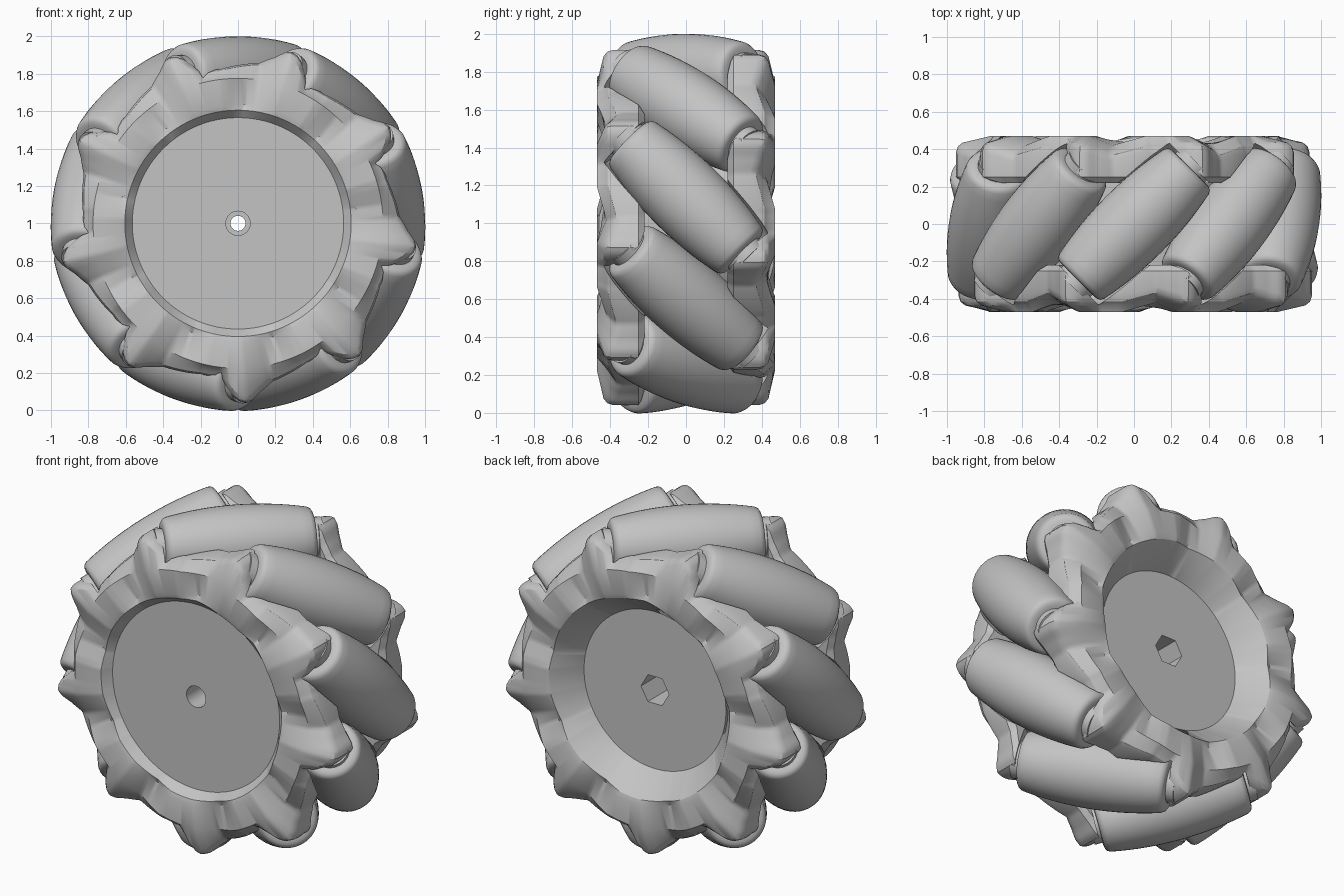
import bpy, bmesh, math
from mathutils import Matrix, Vector

if "Cube" in bpy.data.objects:
    bpy.data.objects.remove(bpy.data.objects["Cube"], do_unlink=True)

COUNT = 9                  # rollers around the wheel
PITCH = 360 / COUNT
AXLE_R = 0.79              # distance of roller axles from the wheel axis
HALF = 0.425               # half length of a roller

grey = bpy.data.materials.new("plain grey")
grey.use_nodes = True
grey.diffuse_color = (0.55, 0.55, 0.55, 1)
grey.node_tree.nodes["Principled BSDF"].inputs["Base Color"].default_value = grey.diffuse_color


def make_object(name, bm):
    bmesh.ops.recalc_face_normals(bm, faces=bm.faces)
    mesh = bpy.data.meshes.new(name)
    bm.to_mesh(mesh)
    bm.free()
    mesh.materials.append(grey)
    ob = bpy.data.objects.new(name, mesh)
    bpy.context.collection.objects.link(ob)
    return ob


def smooth(ob, angle):
    bpy.ops.object.select_all(action='DESELECT')
    ob.select_set(True)
    bpy.context.view_layer.objects.active = ob
    bpy.ops.object.shade_smooth_by_angle(angle=math.radians(angle))


def cut(ob, cutter):
    """Subtract the cutter for good, then drop it."""
    cutter.hide_render = True
    mod = ob.modifiers.new("cut", 'BOOLEAN')
    mod.object, mod.operation, mod.solver = cutter, 'DIFFERENCE', 'EXACT'
    mod.use_self = True
    graph = bpy.context.evaluated_depsgraph_get()
    mesh = bpy.data.meshes.new_from_object(ob.evaluated_get(graph))
    ob.modifiers.clear()
    ob.data = mesh
    bpy.data.objects.remove(cutter, do_unlink=True)


def lathe(bm, profile, matrix, segments=40):
    """Spin (radius, height) points round local z, with capped ends."""
    rings = []
    for r, h in profile:
        rings.append([bm.verts.new(matrix @ Vector((r * math.cos(a), r * math.sin(a), h)))
                      for a in (math.tau * i / segments for i in range(segments))])
    for lo, hi in zip(rings, rings[1:]):
        for i in range(segments):
            j = (i + 1) % segments
            bm.faces.new((lo[i], lo[j], hi[j], hi[i]))
    bm.faces.new(rings[0][::-1])
    bm.faces.new(rings[-1])


def lerp(keys, t):
    for (a, u), (b, v) in zip(keys, keys[1:]):
        if a <= t <= b:
            return u + (v - u) * (t - a) / (b - a)
    return keys[-1][1]


# Rollers: barrels set at 45 degrees whose envelope is a unit circle
def barrel(half, extra):
    return [(math.sqrt(1 - s * s / 2) - AXLE_R + extra, s)
            for s in (half * i / 8 for i in range(-8, 9))]


def around_wheel(name, profile, segments=40):
    bm = bmesh.new()
    for k in range(COUNT):
        spin = Matrix.Rotation(math.radians(-k * PITCH), 4, 'Y')
        tilt = Vector((-1, -1, 0)).to_track_quat('Z', 'Y').to_matrix().to_4x4()
        lathe(bm, profile, spin @ Matrix.Translation((0, 0, AXLE_R)) @ tilt, segments)
    bmesh.ops.translate(bm, verts=bm.verts, vec=(0, 0, 1))
    return make_object(name, bm)


body = barrel(HALF - 0.03, 0)
end_r = body[0][0]
rounded_end = [(end_r - 0.045, -HALF), (end_r - 0.025, -HALF + 0.003),
               (end_r - 0.01, -HALF + 0.012)]
rollers = around_wheel("rollers", rounded_end + body + [(r, -h) for r, h in reversed(rounded_end)])
smooth(rollers, 50)
axles = around_wheel("axles", [(0.11, -0.47), (0.11, 0.47)], 24)
smooth(axles, 35)

# Side plates: lobed rings with faceted faces, hollowed for the rollers
LOBE = 32.4
OUTLINE = [(-9, 0.83), (-6.5, 0.875), (-4, 0.925), (-2, 0.95), (0, 0.96), (2, 0.95),
           (5, 0.91), (10, 0.865), (16, 0.85), (24, 0.83), (31, 0.83)]
GROOVE_IN = [(-9, 0), (-1, 0), (15, 0.05), (25, 0), (31, 0)]
GROOVE_OUT = [(-9, 0), (0, 0), (9, 0.05), (22, 0), (31, 0)]


def side_plate(name, floor_r, floor_y, turn):
    bm = bmesh.new()
    rows = []
    for i in range(COUNT * 40):
        t = i % 40 - 9
        a = math.radians(LOBE + t + 40 * (i // 40))
        rim = lerp(OUTLINE, t)
        g_in, g_out = lerp(GROOVE_IN, t), lerp(GROOVE_OUT, t)
        section = [(floor_r, -floor_y), (0.605, -0.46 + g_in * 0.5), (0.635, -0.47 + g_in),
                   (0.775, -0.47 + g_out), (rim - 0.035, -0.435 + g_out),
                   (rim - 0.01, -0.415 + g_out), (rim, -0.385 + g_out), (rim, -0.25),
                   (rim - 0.03, -0.22), (floor_r - 0.02, -0.22)]
        rows.append([bm.verts.new((r * math.cos(a), y, r * math.sin(a))) for r, y in section])
    for i, row in enumerate(rows):
        nxt = rows[(i + 1) % len(rows)]
        for j in range(len(row)):
            k = (j + 1) % len(row)
            bm.faces.new((row[j], row[k], nxt[k], nxt[j]))
    bmesh.ops.rotate(bm, verts=bm.verts, matrix=Matrix.Rotation(turn, 3, 'Z'))
    bmesh.ops.translate(bm, verts=bm.verts, vec=(0, 0, 1))
    plate = make_object(name, bm)
    cut(plate, around_wheel("roller_clearance", barrel(HALF + 0.015, 0.012)))
    smooth(plate, 28)


side_plate("front_plate", 0.565, 0.405, 0)
side_plate("back_plate", 0.48, 0.30, math.pi)


# Hub: solid core with a stepped bore in front and a hexagonal socket behind
def rod(name, r, y0, y1, segments):
    bm = bmesh.new()
    place = Matrix.Translation((0, 0, 1)) @ Matrix.Rotation(-math.pi / 2, 4, 'X')
    lathe(bm, [(r, y0), (r, y1)], place, segments)
    return make_object(name, bm)


hub = rod("hub", 0.57, -0.405, 0.30, 96)
cut(hub, rod("bore", 0.04, -0.6, 0.6, 32))
cut(hub, rod("counterbore", 0.065, -0.6, -0.25, 32))
cut(hub, rod("hex_socket", 0.095, 0.1, 0.6, 6))
smooth(hub, 35)
